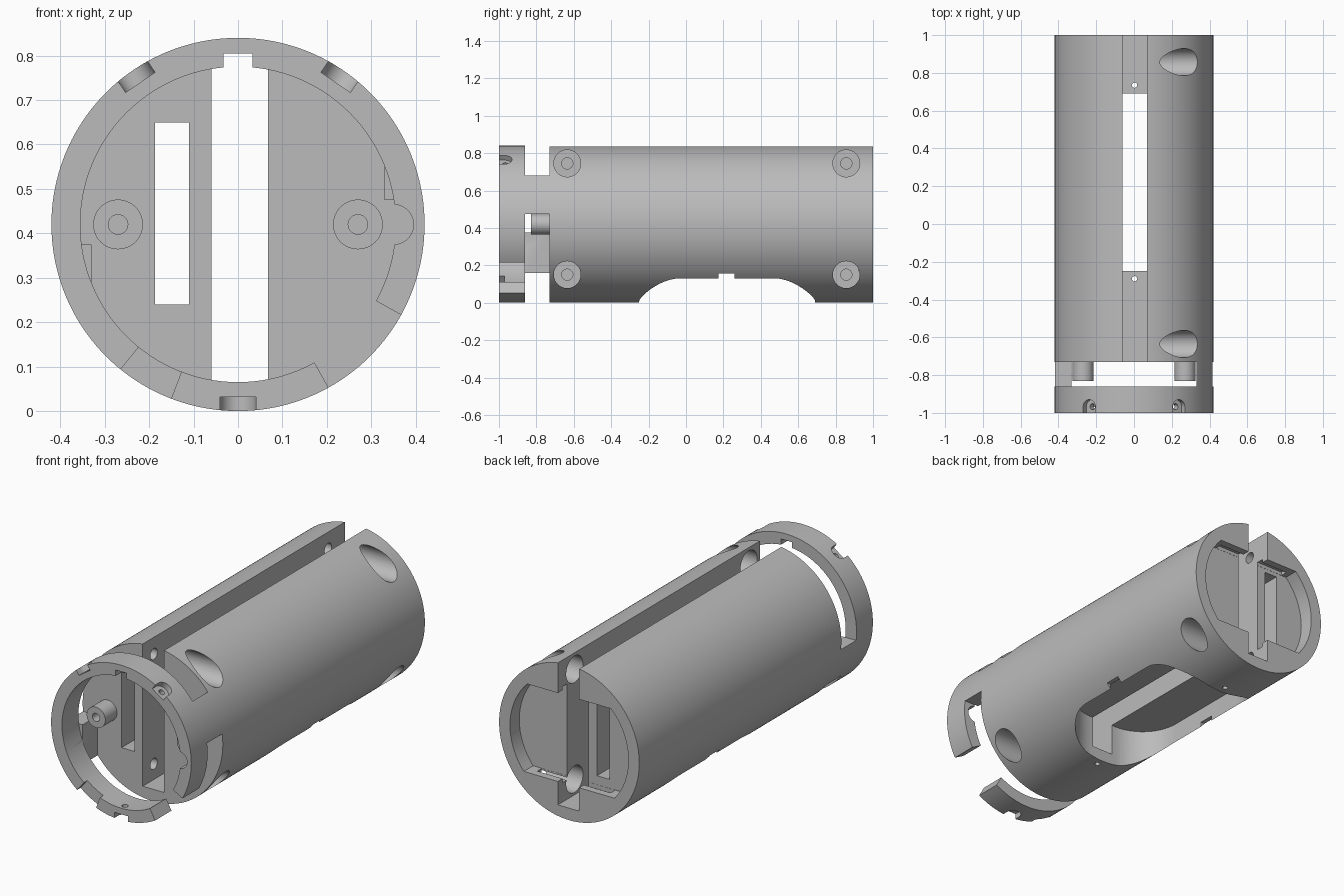
import bpy
import bmesh
from math import pi, sin, cos, radians
from mathutils import Matrix, Vector

cube = bpy.data.objects.get("Cube")
if cube:
    bpy.data.objects.remove(cube, do_unlink=True)

R, CZ = 0.42, 0.42          # tube radius and axis height
INNER = 0.355               # inside radius of the collar
BACK, FRONT = 1.0, -1.0
COLLAR, FACE = -0.86, -0.73  # rear of the collar, front of the body

grey = bpy.data.materials.new("plain grey")
grey.use_nodes = True
grey.diffuse_color = (0.5, 0.5, 0.5, 1)
grey.node_tree.nodes["Principled BSDF"].inputs["Base Color"].default_value = (0.5, 0.5, 0.5, 1)


def make(name, bm):
    bmesh.ops.recalc_face_normals(bm, faces=bm.faces)
    mesh = bpy.data.meshes.new(name)
    bm.to_mesh(mesh)
    bm.free()
    ob = bpy.data.objects.new(name, mesh)
    bpy.context.collection.objects.link(ob)
    mesh.materials.append(grey)
    return ob


def rod(name, a, b, r, seg=48):
    """Cylinder from point a to point b."""
    a, b = Vector(a), Vector(b)
    turn = (b - a).to_track_quat('Z', 'Y').to_matrix().to_4x4()
    bm = bmesh.new()
    bmesh.ops.create_cone(bm, cap_ends=True, segments=seg, radius1=r, radius2=r,
                          depth=(b - a).length,
                          matrix=Matrix.Translation((a + b) / 2) @ turn)
    return make(name, bm)


def prism(name, points, start, end, axis='Y'):
    """Outline extruded along y (points are x, z) or along z (points are x, y)."""
    bm = bmesh.new()
    if axis == 'Y':
        verts = [bm.verts.new((u, start, v)) for u, v in points]
        step = (0, end - start, 0)
    else:
        verts = [bm.verts.new((u, v, start)) for u, v in points]
        step = (0, 0, end - start)
    face = bm.faces.new(verts)
    moved = bmesh.ops.extrude_face_region(bm, geom=[face])["geom"]
    bmesh.ops.translate(bm, vec=step, verts=[g for g in moved if isinstance(g, bmesh.types.BMVert)])
    return make(name, bm)


def block(x, y, z):
    return prism("cutter", [(x[0], z[0]), (x[1], z[0]), (x[1], z[1]), (x[0], z[1])], *y)


def polar(r, deg):
    return r * cos(radians(deg)), CZ + r * sin(radians(deg))


def sector(a0, a1, y):
    """Radial slice of the collar between two angles."""
    return prism("cutter", [polar(0.32, a0), polar(0.5, a0), polar(0.5, a1), polar(0.32, a1)], *y)


def cut(target, cutter):
    cutter.hide_render = True
    mod = target.modifiers.new("cut", 'BOOLEAN')
    mod.operation, mod.solver, mod.object = 'DIFFERENCE', 'EXACT', cutter
    bpy.context.view_layer.objects.active = target
    bpy.ops.object.modifier_apply(modifier=mod.name)
    bpy.data.objects.remove(cutter, do_unlink=True)


# Tubular housing
housing = rod("housing", (0, FRONT, CZ), (0, BACK, CZ), R, 160)

# Hollow collar and the open band behind it, leaving one bridge on each side
cut(housing, rod("cutter", (0, -1.1, CZ), (0, COLLAR + 0.0005, CZ), INNER, 128))
cut(housing, block((-0.33, 0.33), (COLLAR, FACE), (-0.1, 1)))
cut(housing, block((0.3, 0.5), (COLLAR, FACE), (-0.1, 0.475)))
cut(housing, block((-0.5, -0.3), (COLLAR, FACE), (0.375, 1)))

# Main slot open at the top, and narrow slot beside it
cut(housing, block((-0.06, 0.068), (FACE - 0.05, 1.1), (0.065, 0.76)))
cut(housing, block((-0.06, 0.068), (FACE - 0.05, 1.1), (0.75, 1)))
cut(housing, block((-0.187, -0.11), (FACE - 0.05, 1.1), (0.24, 0.65)))

# Collar details: gap, shallow step, inner key slot and round relief
cut(housing, sector(-61, -29, (-1.1, COLLAR + 0.001)))
cut(housing, sector(231, 249, (-1.1, -0.97)))
cut(housing, block((-0.033, 0.033), (-1.1, COLLAR + 0.001), (0.7, 0.805)))
cut(housing, rod("cutter", (0.35, -1.1, CZ), (0.35, COLLAR + 0.001, CZ), 0.045))

# Collar screw seats, each with a small radial hole
for angle in (55.5, 124.5, 270):
    def at(r, y):
        x, z = polar(r, angle)
        return x, y, z
    side = Vector((-sin(radians(angle)), 0, cos(radians(angle)))) * 0.04
    cut(housing, rod("cutter", at(0.388, -0.97), at(0.5, -0.97), 0.04))
    ends = [Vector(at(r, 0)) + s * side for r, s in ((0.388, -1), (0.5, -1), (0.5, 1), (0.388, 1))]
    cut(housing, prism("cutter", [(p.x, p.z) for p in ends], -1.1, -0.97))
    cut(housing, rod("cutter", at(0.3, -0.967), at(0.45, -0.967), 0.016, 24))

# Cross bores: wide through one half, narrow and blind in the other
for y in (-0.635, 0.857):
    for z in (0.15, 0.745):
        cut(housing, rod("cutter", (0, y, z), (0.5, y, z), 0.072, 64))
        cut(housing, rod("cutter", (-0.2, y, z), (0, y, z), 0.03, 32))

# Rounded pocket underneath
outline = []
half_w, y0, y1, r = 0.304, -0.25, 0.69, 0.22
for cx, cy, start in ((half_w - r, y1 - r, 0), (r - half_w, y1 - r, 90),
                      (r - half_w, y0 + r, 180), (half_w - r, y0 + r, 270)):
    for i in range(13):
        a = radians(start + 7.5 * i)
        outline.append((cx + r * cos(a), cy + r * sin(a)))
cut(housing, prism("cutter", outline, -0.1, 0.236, 'Z'))
cut(housing, block((-0.34, 0.34), (0.175, 0.26), (-0.1, 0.157)))

# Small floor holes
for y in (-0.29, 0.735):
    cut(housing, rod("cutter", (0.003, y, -0.1), (0.003, y, 0.1), 0.014, 24))

# Rear recess with undercut grooves above and below
arc = [polar(INNER, a) for a in range(-40, 46, 5)]
recess = arc + [(-x, z) for x, z in reversed(arc)]
cut(housing, prism("cutter", recess, 0.92, 1.1))
for z in ((0.17, 0.2), (0.66, 0.69)):
    cut(housing, block((-0.22, 0.22), (0.921, 0.96), z))

# Hollow posts on the front face
posts = []
for side, label in ((1, "left"), (-1, "right")):
    x = 0.27 * side
    post = rod(label + "_mounting_post", (x, -0.83, CZ), (x, FACE + 0.005, CZ), 0.056)
    cut(post, rod("cutter", (x, -0.9, CZ), (x, FACE - 0.01, CZ), 0.022, 32))
    posts.append(post)

# Smooth round faces, sharp edges
for ob in [housing] + posts:
    bpy.ops.object.select_all(action='DESELECT')
    ob.select_set(True)
    bpy.context.view_layer.objects.active = ob
    bpy.ops.object.shade_smooth_by_angle(angle=radians(30))
